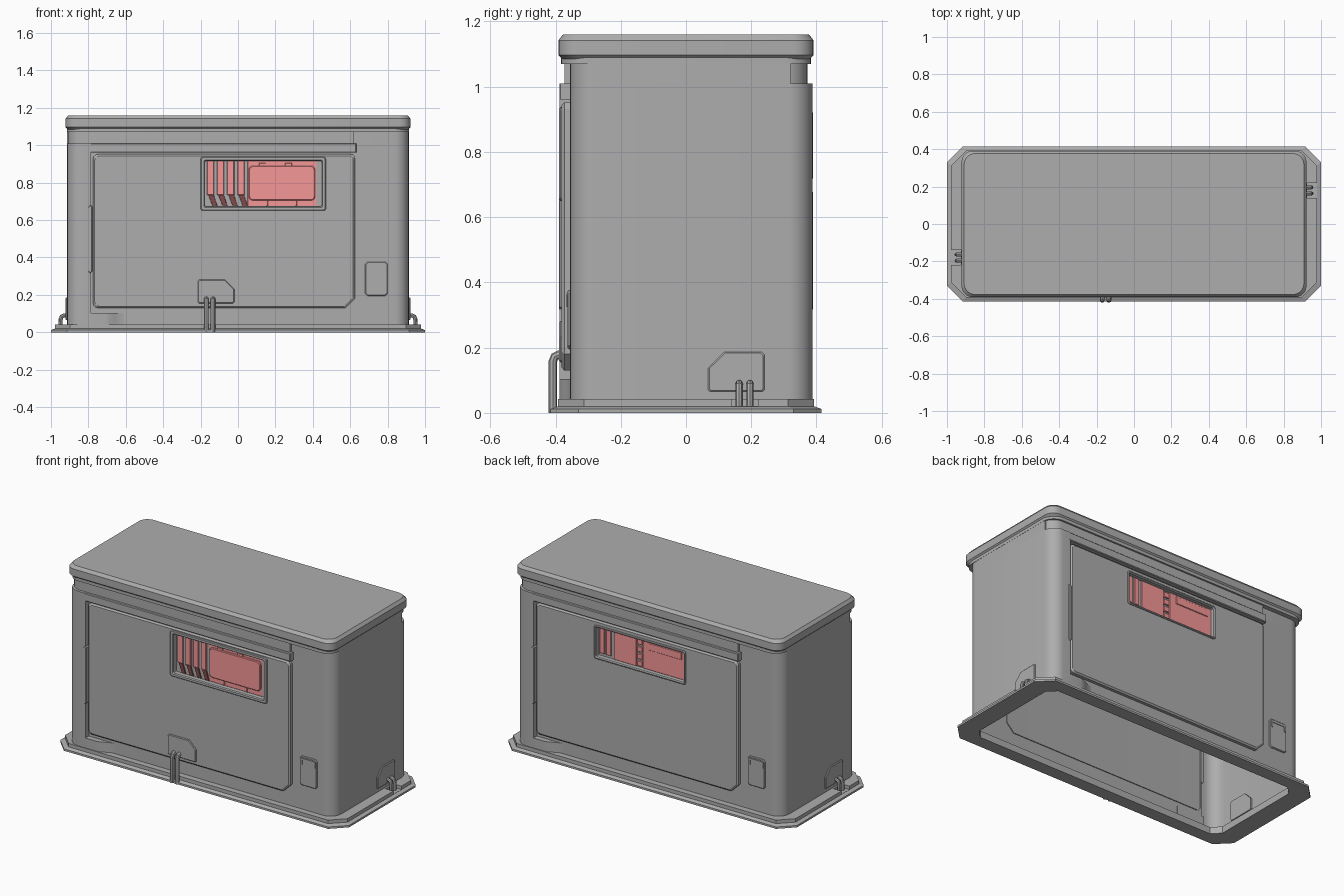
import bpy, bmesh, math
from mathutils import Vector

if "Cube" in bpy.data.objects:
    bpy.data.objects.remove(bpy.data.objects["Cube"])


def material(name, *rgb):
    m = bpy.data.materials.new(name)
    m.diffuse_color = (*rgb, 1)
    m.use_nodes = True
    m.node_tree.nodes["Principled BSDF"].inputs["Base Color"].default_value = m.diffuse_color
    return m

grey = material("grey_metal", 0.42, 0.42, 0.42)
red = material("red_display", 0.92, 0.31, 0.31)
dark = material("dark_red", 0.22, 0.07, 0.07)


def outline(corners):
    """Polygon with right-angled corners (x, y, radius, segments); 1 segment is a chamfer."""
    pts, n = [], len(corners)
    for i, (x, y, r, seg) in enumerate(corners):
        p = Vector((x, y))
        if r == 0:
            pts.append(p)
            continue
        d1 = (Vector(corners[i - 1][:2]) - p).normalized()
        d2 = (Vector(corners[(i + 1) % n][:2]) - p).normalized()
        for k in range(seg + 1):
            a = math.pi / 2 * k / seg
            pts.append(p + r * (d1 + d2) - r * (d2 * math.cos(a) + d1 * math.sin(a)))
    return pts


def rect(x0, x1, y0, y1, r=0, seg=1):
    return outline([(x0, y0, r, seg), (x1, y0, r, seg), (x1, y1, r, seg), (x0, y1, r, seg)])


def inset(pts, d):
    xs, ys = [p[0] for p in pts], [p[1] for p in pts]
    cx, cy = (min(xs) + max(xs)) / 2, (min(ys) + max(ys)) / 2
    sx, sy = 1 - 2 * d / (max(xs) - min(xs)), 1 - 2 * d / (max(ys) - min(ys))
    return [Vector((cx + (p[0] - cx) * sx, cy + (p[1] - cy) * sy)) for p in pts]


def select(ob):
    bpy.ops.object.select_all(action='DESELECT')
    ob.select_set(True)
    bpy.context.view_layer.objects.active = ob


def finish(ob, pair, smooth):
    """Optional smoothing, and a half-turn copy for the opposite side."""
    if smooth:
        select(ob)
        bpy.ops.object.shade_smooth_by_angle(angle=math.radians(35))
    if pair:
        other = ob.copy()
        other.name = ob.name + "_opposite"
        other.rotation_euler.z = math.pi
        bpy.context.collection.objects.link(other)
    return ob


def loft(name, axis, loops, start=False, end=True, ring=False, hole=None,
         pair=False, smooth=False, mat=grey, turned=False):
    """Bridge outlines given as (points, height along axis)."""
    place = {'x': lambda p, h: (h, p[0], p[1]), 'y': lambda p, h: (p[0], h, p[1]),
             'z': lambda p, h: (p[0], p[1], h)}[axis]
    bm = bmesh.new()
    rows = [[bm.verts.new(place(p, h)) for p in pts] for pts, h in loops]
    n = len(rows[0])
    pairs = list(zip(rows, rows[1:])) + ([(rows[-1], rows[0])] if ring else [])
    for a, b in pairs:
        for i in range(n):
            j = (i + 1) % n
            bm.faces.new((a[i], a[j], b[j], b[i]))
    if start:
        bm.faces.new(rows[0])
    if hole:
        hv = [bm.verts.new(place(p, loops[-1][1])) for p in hole]
        edges = [bm.edges.new((hv[i - 1], hv[i])) for i in range(len(hv))]
        edges += [bm.edges.get((rows[-1][i - 1], rows[-1][i])) for i in range(n)]
        bmesh.ops.triangle_fill(bm, edges=edges, use_beauty=True)
    elif end and not ring:
        bm.faces.new(rows[-1])
    bmesh.ops.recalc_face_normals(bm, faces=bm.faces)
    me = bpy.data.meshes.new(name)
    bm.to_mesh(me)
    bm.free()
    me.materials.append(mat)
    ob = bpy.data.objects.new(name, me)
    bpy.context.collection.objects.link(ob)
    if turned:
        ob.rotation_euler.z = math.pi
    return finish(ob, pair, smooth)


def plate(name, axis, pts, back, front, b=0.004, **kw):
    """Raised plate with a chamfered rim."""
    s = 1 if front > back else -1
    return loft(name, axis, [(pts, back), (pts, front - s * b), (inset(pts, b), front)],
                start=True, **kw)


def pipe(name, path, radius, pair=False):
    cu = bpy.data.curves.new(name, 'CURVE')
    cu.dimensions = '3D'
    cu.bevel_depth, cu.bevel_resolution, cu.use_fill_caps = radius, 2, True
    cu.materials.append(grey)
    sp = cu.splines.new('POLY')
    sp.points.add(len(path) - 1)
    for q, co in zip(sp.points, path):
        q.co = (*co, 1)
    ob = bpy.data.objects.new(name, cu)
    bpy.context.collection.objects.link(ob)
    select(ob)
    bpy.ops.object.convert(target='MESH')
    return finish(bpy.context.object, pair, True)


# Stepped base ring, open in the middle, notched at each end for the pipes
def octagon(hx, hy, c):
    return rect(-hx, hx, -hy, hy, c, 1)

base = loft("base_ring", 'z', [
    (octagon(0.88, 0.335, 0.05), 0), (octagon(1.0, 0.415, 0.085), 0),
    (octagon(1.0, 0.415, 0.085), 0.012), (octagon(0.978, 0.393, 0.08), 0.02),
    (octagon(0.978, 0.393, 0.08), 0.042), (octagon(0.88, 0.335, 0.05), 0.042)], ring=True)
for s in (-1, 1):
    cutter = loft("notch_cutter", 'z', [(rect(s * 0.96 - 0.035, s * 0.96 + 0.035, s * 0.18 - 0.04,
                                              s * 0.18 + 0.04), z) for z in (0.021, 0.06)], start=True)
    cutter.hide_render = True
    mod = base.modifiers.new("notch", 'BOOLEAN')
    mod.operation, mod.object = 'DIFFERENCE', cutter
    select(base)
    bpy.ops.object.modifier_apply(modifier="notch")
    bpy.data.objects.remove(cutter)


# Body: two opposite corners stand proud of the front and back walls
def body(hx, low, high, step, r=0.075):
    half = [(-hx, -high, r, 8), (step, -high, 0, 1), (step, -low, 0, 1), (hx, -low, r, 8)]
    return outline(half + [(-x, -y, q, s) for x, y, q, s in half])

full = body(0.913, 0.355, 0.388, -0.785)
loft("body", 'z', [(full, 0.03), (full, 1.01)], smooth=True)
neck = body(0.909, 0.355, 0.372, 0.62)
loft("neck", 'z', [(neck, 1.005), (neck, 1.09)], smooth=True)
collar = rect(-0.914, 0.914, -0.383, 0.383, 0.075, 8)
loft("collar", 'z', [(collar, 1.07), (collar, 1.095)], start=True, smooth=True)
side = outline([(0.913, -0.355, 0.075, 8), (0.913, 0.32, 0, 1), (0.6, 0.32, 0, 1), (0.6, -0.355, 0, 1)])
loft("neck_corner", 'z', [(side, 1.0), (side, 1.08)], pair=True, smooth=True)

# Lid
lid = rect(-0.922, 0.922, -0.391, 0.391, 0.06, 6)
loft("lid", 'z', [(inset(lid, 0.012), 1.085), (lid, 1.097), (lid, 1.142),
     (inset(lid, 0.014), 1.16)], start=True, smooth=True)

# Door (with a window each side), drip strip, foot blending into the wall, hinge cover
door = outline([(-0.775, 0.13, 0.025, 3), (0.625, 0.13, 0.05, 1),
                (0.625, 0.952, 0.02, 3), (-0.775, 0.952, 0.025, 3)])
for name, x0, x1, z0, z1, turned in (("front", -0.2, 0.47, 0.65, 0.938, False),
                                     ("back", -0.367, 0.267, 0.715, 0.925, True)):
    loft(name + "_door", 'y', [(door, -0.35), (door, -0.373), (inset(door, 0.009), -0.381)],
         hole=rect(x0 + 0.01, x1 - 0.01, z0 + 0.01, z1 - 0.01), turned=turned)
    w = 0.022 if name == "front" else 0.013
    outer, inner = rect(x0, x1, z0, z1, 0.012, 2), rect(x0 + w, x1 - w, z0 + w, z1 - w, 0.008, 2)
    loft(name + "_window_frame", 'y', [
        (outer, -0.365), (outer, -0.385), (inset(outer, 0.004), -0.389),
        (inset(inner, -0.005), -0.389), (inner, -0.383), (inner, -0.354)], ring=True, turned=turned)
plate("drip_strip", 'y', rect(-0.80, 0.633, 0.96, 1.01), -0.35, -0.3885, pair=True)
foot = [(-0.80, -0.35), (-0.80, -0.388), (-0.71, -0.388), (-0.69, -0.385), (-0.66, -0.371),
        (-0.63, -0.358), (-0.61, -0.355), (-0.61, -0.35)]
loft("door_foot", 'z', [(foot, 0.03), (foot, 0.104)], pair=True, smooth=True)
plate("hinge_cover", 'y', rect(-0.802, -0.778, 0.315, 0.68, 0.01, 1), -0.35, -0.390, pair=True)

# Front display: four slats with kinked dark ends, and a screen on its backing
for i in range(4):
    x = -0.166 + i * 0.054
    plate(f"front_slat_{i}", 'y', rect(x, x + 0.038, 0.735, 0.922), -0.354, -0.364, 0.003, mat=red)
    end = [(x + 0.006, 0.737), (x + 0.03, 0.674), (x + 0.056, 0.674), (x + 0.036, 0.737)]
    plate(f"front_slat_end_{i}", 'y', end, -0.354, -0.362, 0.002, mat=dark)
plate("front_screen_backing", 'y', rect(0.052, 0.42, 0.674, 0.922), -0.354, -0.358, 0.001, mat=red)
plate("front_screen", 'y', rect(0.058, 0.412, 0.705, 0.89, 0.02, 3), -0.356, -0.370, mat=red)
for x in (0.13, 0.27):
    plate("screen_tab", 'y', rect(x - 0.018, x + 0.018, 0.885, 0.905), -0.356, -0.366, 0.002, mat=red)
for x in (0.155, 0.31):
    plate("screen_leg", 'y', rect(x - 0.006, x + 0.006, 0.674, 0.71), -0.356, -0.364, 0.002, mat=red)

# Back display: slats, panel, ladder and wide panel with a bar
back = [("slat_a", -0.345, -0.312, 0.745, 0.912), ("slat_b", -0.30, -0.266, 0.745, 0.912),
        ("panel", -0.247, -0.09, 0.73, 0.912), ("wide_panel", -0.045, 0.254, 0.73, 0.912)]
back += [(f"rung_{k}", -0.085, -0.05, 0.735 + k * 0.045, 0.768 + k * 0.045) for k in range(4)]
for name, x0, x1, z0, z1 in back:
    plate("back_" + name, 'y', rect(x0, x1, z0, z1), -0.354, -0.363, 0.002, mat=red, turned=True)
plate("back_bar", 'y', rect(0.0, 0.225, 0.855, 0.9), -0.36, -0.368, 0.002, mat=red, turned=True)

# Small latch hatch on front and back
plate("hatch", 'y', rect(0.68, 0.80, 0.195, 0.377, 0.012, 1), -0.35, -0.363, pair=True)
latch = [(0.69, 0.325), (0.70, 0.325), (0.70, 0.355), (0.78, 0.355), (0.78, 0.325),
         (0.79, 0.325), (0.79, 0.366), (0.69, 0.366)]
loft("hatch_latch", 'y', [(latch, -0.36), (latch, -0.367)], pair=True)

# Front cable box with two pipes
box = outline([(-0.215, 0.155, 0.006, 1), (-0.02, 0.155, 0.006, 1), (-0.02, 0.282, 0.05, 1),
               (-0.215, 0.282, 0.008, 1)])
plate("front_cable_box", 'y', box, -0.375, -0.389)
for x in (-0.17, -0.134):
    pipe("front_pipe", [(x, -0.37, 0.178), (x, -0.39, 0.178), (x, -0.403, 0.172),
                        (x, -0.408, 0.158), (x, -0.408, 0.0)], 0.013)

# Side cable boxes with two pipes on each end
box = outline([(0.068, 0.065, 0.006, 1), (0.24, 0.065, 0.006, 1), (0.24, 0.187, 0.008, 1),
               (0.068, 0.187, 0.05, 1)])
plate("side_cable_box", 'x', box, 0.90, 0.921, pair=True)
for y in (0.163, 0.196):
    pipe("side_pipe", [(0.91, y, 0.09), (0.93, y, 0.09), (0.943, y, 0.084), (0.948, y, 0.07),
                       (0.948, y, 0.01)], 0.011, pair=True)
